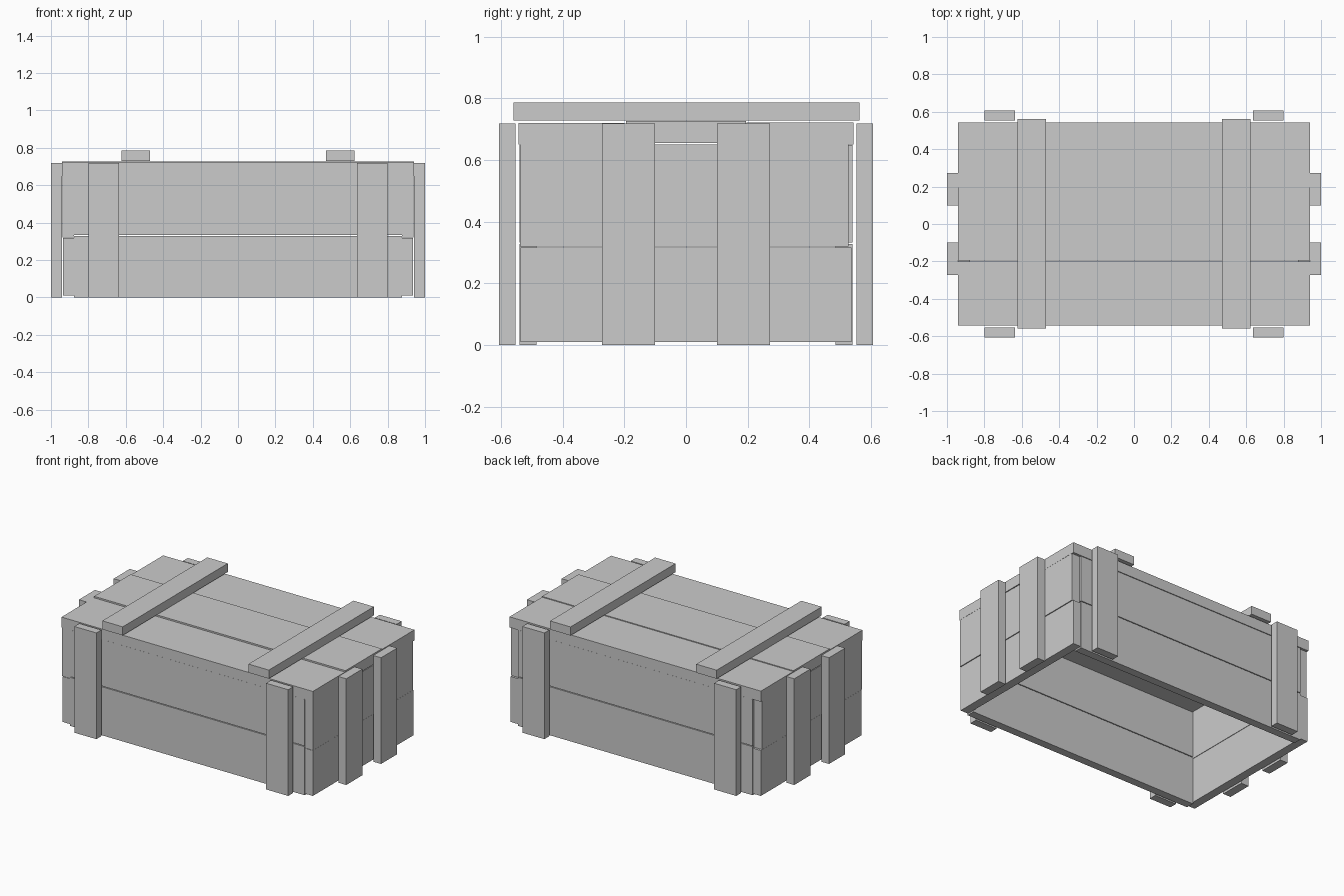
import bpy

cube = bpy.data.objects.get("Cube")
if cube:
    bpy.data.objects.remove(cube, do_unlink=True)

wood = bpy.data.materials.new("pale grey")
wood.use_nodes = True
colour = (0.6, 0.6, 0.6, 1)
wood.diffuse_color = colour
wood.node_tree.nodes["Principled BSDF"].inputs["Base Color"].default_value = colour


def board(name, x, y, z):
    """Box-shaped board given by its (low, high) range on each axis."""
    spans = (x, y, z)
    bpy.ops.mesh.primitive_cube_add(size=1, location=[(a + b) / 2 for a, b in spans])
    ob = bpy.context.object
    ob.name = name
    ob.scale = [b - a for a, b in spans]
    bpy.ops.object.transform_apply(location=False, rotation=False, scale=True)
    ob.data.materials.append(wood)
    return ob


def side(sign, near, far):
    """Range from near to far, on the chosen side of the centre."""
    return tuple(sorted((sign * near, sign * far)))


# Long walls: two planks each, with a pair of upright battens outside
for label, s in (("front", -1), ("back", 1)):
    y = side(s, 0.485, 0.54)
    board(label + "_lower_plank", (-0.877, 0.877), y, (0, 0.328))
    board(label + "_upper_plank", (-0.877, 0.877), y, (0.333, 0.648))
    for hand, t in (("right", -1), ("left", 1)):
        board(f"{label}_{hand}_batten", side(t, 0.635, 0.8),
              side(s, 0.553, 0.606), (0, 0.718))

# End walls: two planks each, with a pair of upright battens outside
for label, s in (("right", -1), ("left", 1)):
    board(label + "_end_lower_plank", side(s, 0.877, 0.936), (-0.537, 0.537), (0.01, 0.317))
    board(label + "_end_upper_plank", side(s, 0.877, 0.939), (-0.539, 0.527), (0.32, 0.65))
    for place, t in (("front", -1), ("back", 1)):
        board(f"{label}_end_{place}_batten", side(s, 0.942, 1.0),
              side(t, 0.1, 0.272), (0, 0.718))

# Lid: three planks, the middle one slightly proud
board("lid_front_plank", (-0.94, 0.94), (-0.543, -0.2), (0.65, 0.72))
board("lid_middle_plank", (-0.94, 0.94), (-0.194, 0.195), (0.655, 0.727))
board("lid_back_plank", (-0.94, 0.94), (0.196, 0.543), (0.65, 0.722))

# Lid battens
for label, s in (("right", -1), ("left", 1)):
    board(f"lid_{label}_batten", side(s, 0.47, 0.623), (-0.56, 0.562), (0.728, 0.786))
